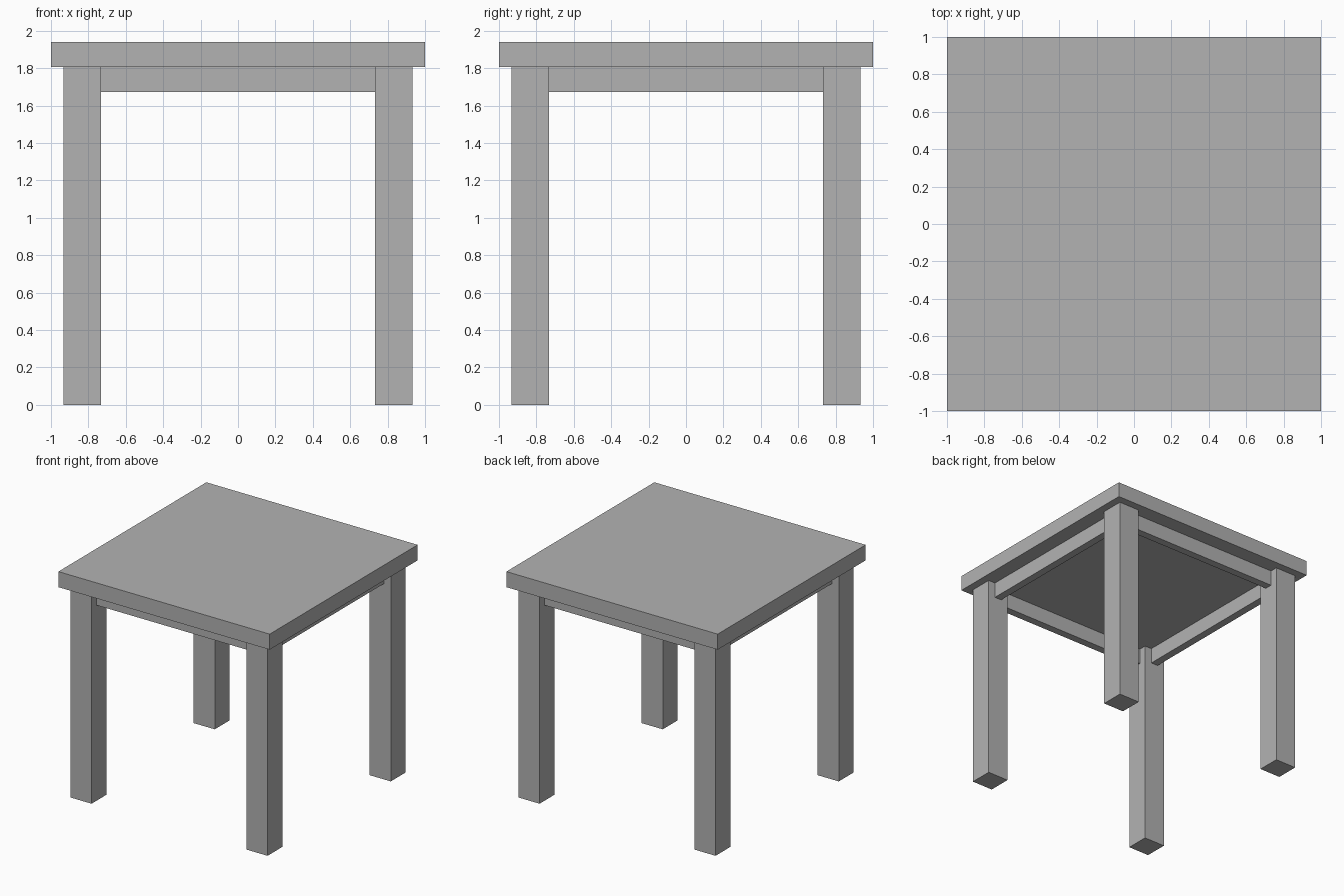
import bpy

cube = bpy.data.objects.get("Cube")
if cube:
    bpy.data.objects.remove(cube, do_unlink=True)

GREY = (0.448, 0.448, 0.448, 1.0)
grey = bpy.data.materials.new("plain_grey")
grey.use_nodes = True
grey.diffuse_color = GREY
grey.node_tree.nodes["Principled BSDF"].inputs["Base Color"].default_value = GREY

HEIGHT = 1.94        # overall height
UNDERSIDE = 1.807    # underside of the top
RAIL_BOTTOM = 1.673
LEG_CENTRE = 0.833
LEG_WIDTH = 0.2
RAIL_THICKNESS = 0.067


def box(name, x, y, z_low, z_high, width, depth):
    """Add a box from its plan centre, plan size and height range."""
    bpy.ops.mesh.primitive_cube_add(size=1, location=(x, y, (z_low + z_high) / 2))
    part = bpy.context.object
    part.name = name
    part.scale = (width, depth, z_high - z_low)
    bpy.ops.object.transform_apply(location=False, rotation=False, scale=True)
    part.data.materials.append(grey)
    return part


# Square top
box("table_top", 0, 0, UNDERSIDE, HEIGHT, 2, 2)

# Four square legs
for end, y in (("front", -LEG_CENTRE), ("back", LEG_CENTRE)):
    for side, x in (("right", -LEG_CENTRE), ("left", LEG_CENTRE)):
        box(f"{end}_{side}_leg", x, y, 0, UNDERSIDE, LEG_WIDTH, LEG_WIDTH)

# Apron rails, centred on the legs and running between them
span = 2 * LEG_CENTRE - LEG_WIDTH
for name, y in (("front_rail", -LEG_CENTRE), ("back_rail", LEG_CENTRE)):
    box(name, 0, y, RAIL_BOTTOM, UNDERSIDE, span, RAIL_THICKNESS)
for name, x in (("right_rail", -LEG_CENTRE), ("left_rail", LEG_CENTRE)):
    box(name, x, 0, RAIL_BOTTOM, UNDERSIDE, RAIL_THICKNESS, span)
